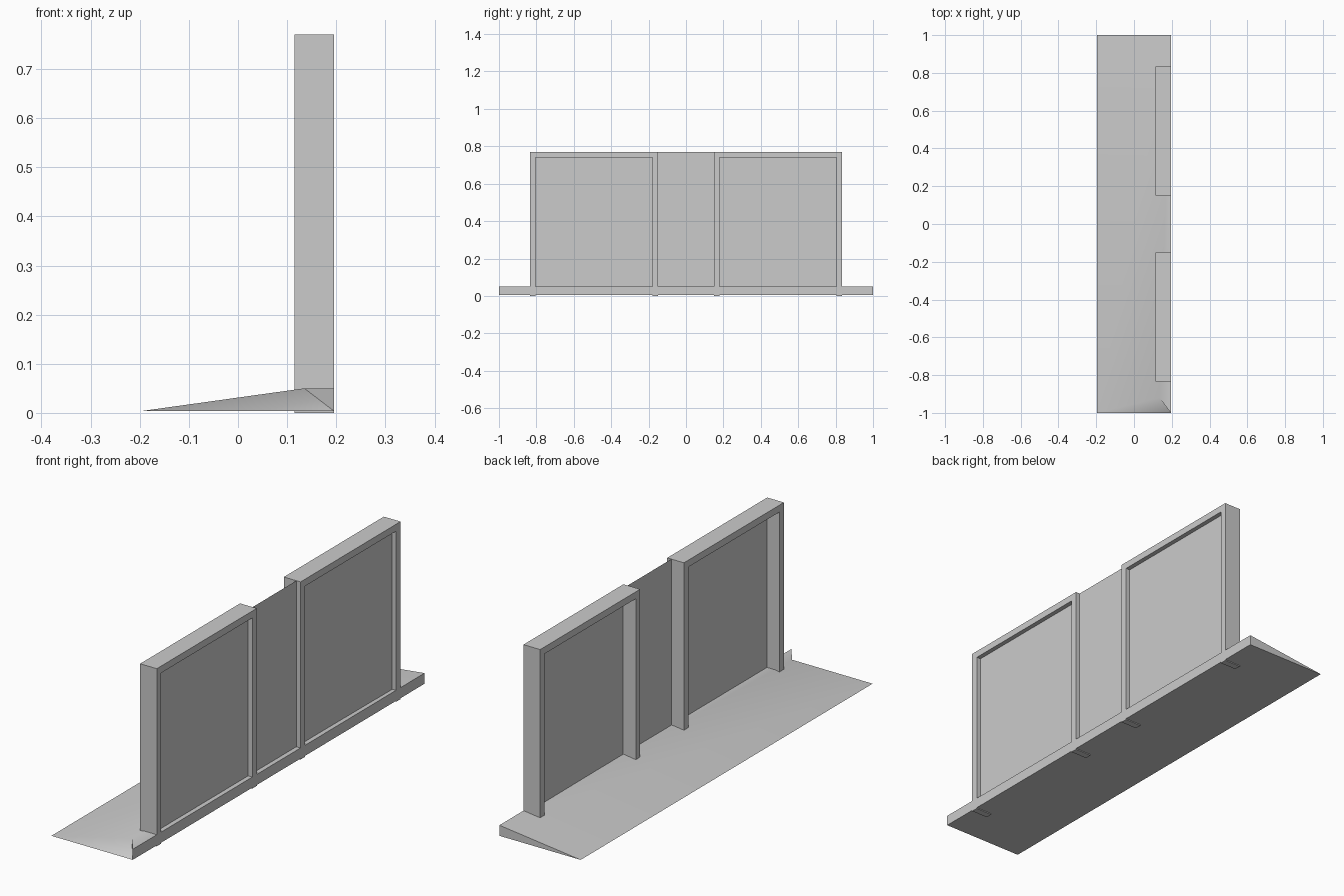
import bpy
import bmesh

cube = bpy.data.objects.get("Cube")
if cube:
    bpy.data.objects.remove(cube, do_unlink=True)

grey = bpy.data.materials.new("plain grey")
grey.use_nodes = True
grey.diffuse_color = (0.6, 0.6, 0.6, 1)
grey.node_tree.nodes["Principled BSDF"].inputs["Base Color"].default_value = (0.6, 0.6, 0.6, 1)


def make_object(name, bm):
    mesh = bpy.data.meshes.new(name)
    bm.to_mesh(mesh)
    bm.free()
    mesh.materials.append(grey)
    obj = bpy.data.objects.new(name, mesh)
    bpy.context.collection.objects.link(obj)
    return obj


def prism(name, outline, x0, x1):
    """Extrude a (y, z) outline from x0 to x1."""
    bm = bmesh.new()
    face = bm.faces.new([bm.verts.new((x0, y, z)) for y, z in outline])
    out = bmesh.ops.extrude_face_region(bm, geom=[face])
    verts = [g for g in out["geom"] if isinstance(g, bmesh.types.BMVert)]
    bmesh.ops.translate(bm, vec=(x1 - x0, 0, 0), verts=verts)
    bmesh.ops.recalc_face_normals(bm, faces=bm.faces)
    return make_object(name, bm)


BACK, FACE, EDGE = 0.115, 0.195, 0.03
TOP, FLOOR, RAISED = 0.77, 0.004, 0.05

# Door-like frames: two posts and a head beam, open at the bottom
for side, name in ((-1, "front_frame"), (1, "rear_frame")):
    inner, outer = 0.15, 0.835
    arch = [(inner, 0), (inner, TOP), (outer, TOP), (outer, 0),
            (outer - EDGE, 0), (outer - EDGE, TOP - EDGE),
            (inner + EDGE, TOP - EDGE), (inner + EDGE, 0)]
    prism(name, [(side * y, z) for y, z in arch], BACK, FACE)

# One thin sheet filling both frames and the gap between them
bm = bmesh.new()
bm.faces.new([bm.verts.new((0.175, y, z)) for y, z in
              ((-0.82, 0.01), (0.82, 0.01), (0.82, TOP), (-0.82, TOP))])
make_object("wall_panel", bm)

# Sloping ground wedge with a cut-back corner at the front
bm = bmesh.new()
toe_front, heel_front, lip_front, notch, toe_rear, heel_rear, lip_rear = [
    bm.verts.new(p) for p in (
        (-FACE, -1, FLOOR), (FACE, -1, FLOOR), (FACE, -1, RAISED),
        (0.135, -0.92, RAISED),
        (-FACE, 1, FLOOR), (FACE, 1, FLOOR), (FACE, 1, RAISED))]
for corners in (
        (toe_front, toe_rear, heel_rear, heel_front),
        (heel_front, heel_rear, lip_rear, lip_front),
        (toe_rear, lip_rear, heel_rear),
        (toe_front, heel_front, notch),
        (heel_front, lip_front, notch),
        (notch, lip_front, lip_rear),
        (toe_front, notch, lip_rear),
        (toe_front, lip_rear, toe_rear)):
    bm.faces.new(corners)
bmesh.ops.recalc_face_normals(bm, faces=bm.faces)
base = make_object("base_wedge", bm)
bpy.ops.object.select_all(action="DESELECT")
base.select_set(True)
bpy.context.view_layer.objects.active = base
bpy.ops.object.shade_smooth_by_angle(angle=0.6)
